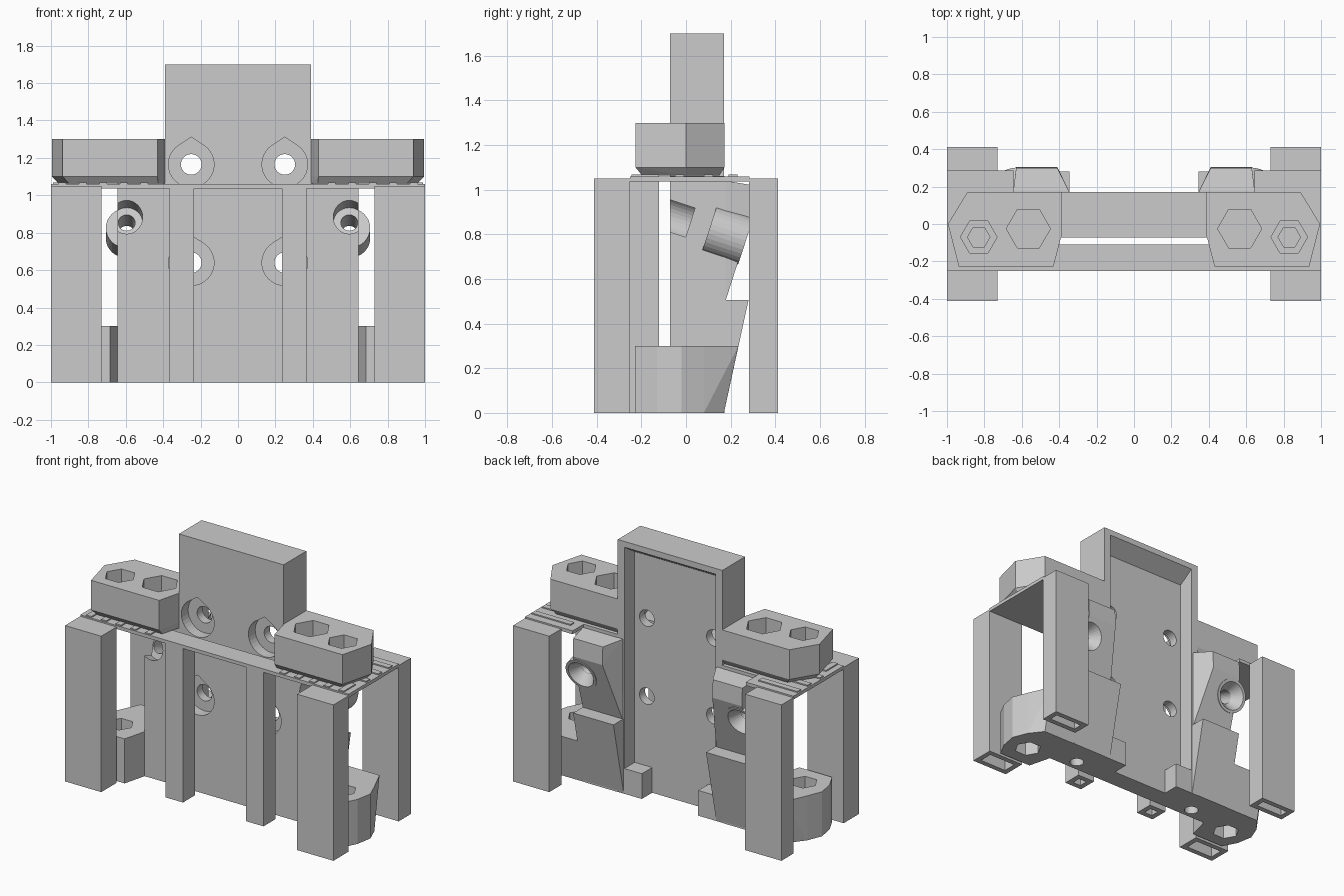
import bpy, bmesh, math
from mathutils import Vector

cube = bpy.data.objects.get("Cube")
if cube:
    bpy.data.objects.remove(cube, do_unlink=True)

grey = bpy.data.materials.new("plain_grey")
grey.use_nodes = True
COLOR = (0.6, 0.6, 0.6, 1)
grey.diffuse_color = COLOR
grey.node_tree.nodes["Principled BSDF"].inputs["Base Color"].default_value = COLOR


def hull(name, points):
    """Convex solid around a set of points."""
    bm = bmesh.new()
    for p in points:
        bm.verts.new(p)
    res = bmesh.ops.convex_hull(bm, input=bm.verts[:])
    loose = [v for v in bm.verts if not v.link_faces]
    bmesh.ops.delete(bm, geom=loose, context='VERTS')
    bmesh.ops.dissolve_limit(bm, angle_limit=math.radians(1), verts=bm.verts[:], edges=bm.edges[:])
    bmesh.ops.recalc_face_normals(bm, faces=bm.faces[:])
    mesh = bpy.data.meshes.new(name)
    bm.to_mesh(mesh)
    bm.free()
    mesh.materials.append(grey)
    obj = bpy.data.objects.new(name, mesh)
    bpy.context.scene.collection.objects.link(obj)
    return obj


def box(name, x, y, z):
    return hull(name, [(a, b, c) for a in x for b in y for c in z])


def circle(r, n):
    return [(r * math.cos(2 * math.pi * i / n), r * math.sin(2 * math.pi * i / n)) for i in range(n)]


def rod(name, start, end, r1, r2=None, n=32):
    """Cylinder, cone or hexagonal bar between two points."""
    start, end = Vector(start), Vector(end)
    w = (end - start).normalized()
    u = Vector((1, 0, 0))
    v = w.cross(u)
    r2 = r1 if r2 is None else r2
    return hull(name, [c + u * a + v * b for c, r in ((start, r1), (end, r2)) for a, b in circle(r, n)])


def cut(obj, cutters):
    for c in cutters:
        c.hide_render = True
        mod = obj.modifiers.new("cut", 'BOOLEAN')
        mod.operation = 'DIFFERENCE'
        mod.solver = 'EXACT'
        mod.object = c
    bpy.context.view_layer.update()
    graph = bpy.context.evaluated_depsgraph_get()
    mesh = bpy.data.meshes.new_from_object(obj.evaluated_get(graph))
    obj.modifiers.clear()
    obj.data = mesh


def discard(cutters):
    for c in cutters:
        bpy.data.objects.remove(c, do_unlink=True)


def hollow_post(name, x, y, top, wall):
    x, y = sorted(x), sorted(y)
    post = box(name, x, y, (0, top))
    core = box("cutter", (x[0] + wall, x[1] - wall), (y[0] + wall, y[1] - wall), (-0.1, top - 0.03))
    cut(post, [core])
    discard([core])


# Centre plate with rear channel and teardrop screw holes
plate = box("centre_plate", (-0.39, 0.39), (-0.072, 0.17), (0, 1.7))
tools = [hull("cutter", [(x, y, z) for x in (-0.34, 0.34)
                         for y, z in ((0.06, -0.1), (0.06, 1.59), (0.2, -0.1), (0.2, 1.68))])]
for s in (1, -1):
    for z in (0.64, 1.165):
        ring = circle(0.122, 32) + [(0, 0.146)]
        tools.append(hull("cutter", [(s * 0.25 + a, y, z + b) for y in (-0.2, 0.0) for a, b in ring]))
        tools.append(rod("cutter", (s * 0.25, -0.1, z), (s * 0.25, 0.1, z), 0.055))
cut(plate, tools)
discard(tools)

# Front roof strip above the posts
box("front_roof_strip", (-1, 1), (-0.25, -0.11), (1.037, 1.06))

for s, side in ((1, "left"), (-1, "right")):
    # Tilted screw hole shared by the wing, wedge and boss
    axis = Vector((0, 0.95, -0.312)).normalized()
    mid = Vector((s * 0.595, 0.105, 0.825))
    end = mid + axis * 0.172
    screw = [rod("cutter", mid - axis * 0.4, end + axis * 0.1, 0.045),
             rod("cutter", mid - axis * 0.4, mid - axis * 0.09, 0.085),
             rod("cutter", end - axis * 0.07, end + axis * 0.01, 0.045, 0.1),
             rod("cutter", end, end + axis * 0.2, 0.1)]
    pin = rod("cutter", (s * 0.48, 0, -0.1), (s * 0.48, 0, 0.25), 0.045)

    # Side wing of the plate
    wing = box(side + "_wing", (s * 0.39, s * 0.645), (-0.072, 0.172), (0, 1.062))
    cut(wing, screw + [pin])

    # Rear wedges and screw boss
    hull(side + "_lower_wedge", [(s * x, y, z) for x in (0.345, 0.645) for y, z in
                                 ((0.1, 0), (0.17, 0), (0.28, 0.505), (0.1, 0.505))])
    upper = hull(side + "_upper_wedge",
                 [(s * x, y, z) for x in (0.35, 0.645) for y, z in
                  ((0.1, 0.505), (0.1, 1.04), (0.178, 0.505), (0.18, 1.04))] +
                 [(s * x, y, z) for x in (0.41, 0.63) for y, z in
                  ((0.178, 0.505), (0.305, 0.9), (0.3, 1.02))])
    cut(upper, screw)
    boss = rod(side + "_screw_boss", mid, end, 0.112)
    cut(boss, screw)
    discard(screw + [pin])

    # Lower ear with hexagonal hole
    plan = ((0.6, -0.072), (0.645, -0.072), (0.685, -0.228), (0.93, -0.228),
            (0.98, -0.13), (1.0, -0.02), (0.96, 0.08))
    ear = hull(side + "_lower_ear",
               [(s * x, y, z) for x, y in plan[2:] for z in (0, 0.3)] +
               [(s * x, -0.072, z) for x in (0.645,) for z in (0, 0.3)] +
               [(s * x, y, z) for x in (0.645, 0.89) for y, z in ((0.17, 0), (0.235, 0.3))])
    hexes = [rod("cutter", (s * 0.83, -0.07, -0.1), (s * 0.83, -0.07, 0.4), 0.085, n=6)]
    cut(ear, hexes)
    discard(hexes)

    # Upper block with two nut pockets and a chamfered underside
    outline = ((0.89, 0.172), (0.995, 0), (0.937, -0.226), (0.43, -0.226), (0.39, -0.07), (0.39, 0.172))
    block = hull(side + "_upper_block",
                 [(s * x, y, z) for x, y in outline for z in (1.1, 1.3)] +
                 [(s * (0.39 + (x - 0.39) * 0.94), y * 0.87, 1.064) for x, y in outline])
    hexes = [rod("cutter", (s * 0.565, -0.025, 1.15), (s * 0.565, -0.025, 1.4), 0.118, n=6),
             rod("cutter", (s * 0.83, -0.07, 1.18), (s * 0.83, -0.07, 1.4), 0.098, n=6),
             rod("cutter", (s * 0.83, -0.07, 1.0), (s * 0.83, -0.07, 1.3), 0.06, n=6)]
    cut(block, hexes)
    discard(hexes)

    # Roof plate over the side posts with thin ribs
    box(side + "_roof_plate", (s * 0.645, s * 1), (-0.11, 0.285), (1.037, 1.06))
    for i in range(5):
        x = 0.48 + i * 0.11
        box(side + "_front_rib", (s * x, s * (x + 0.04)), (-0.245, -0.12), (1.055, 1.068))
    for y in (-0.05, 0.08, 0.19):
        box(side + "_side_rib", (s * 0.7, s * 0.99), (y, y + 0.04), (1.055, 1.068))

    # Hollow support posts
    hollow_post(side + "_front_post", (s * 0.73, s * 1), (-0.413, -0.25), 1.05, 0.035)
    hollow_post(side + "_rear_post", (s * 0.73, s * 1), (0.282, 0.413), 1.05, 0.035)
    hollow_post(side + "_inner_post", (s * 0.235, s * 0.365), (-0.25, -0.12), 1.04, 0.035)

    # Stop tab at the foot of the channel
    box(side + "_stop_tab", (s * 0.21, s * 0.345), (0.05, 0.17), (0, 0.17))
